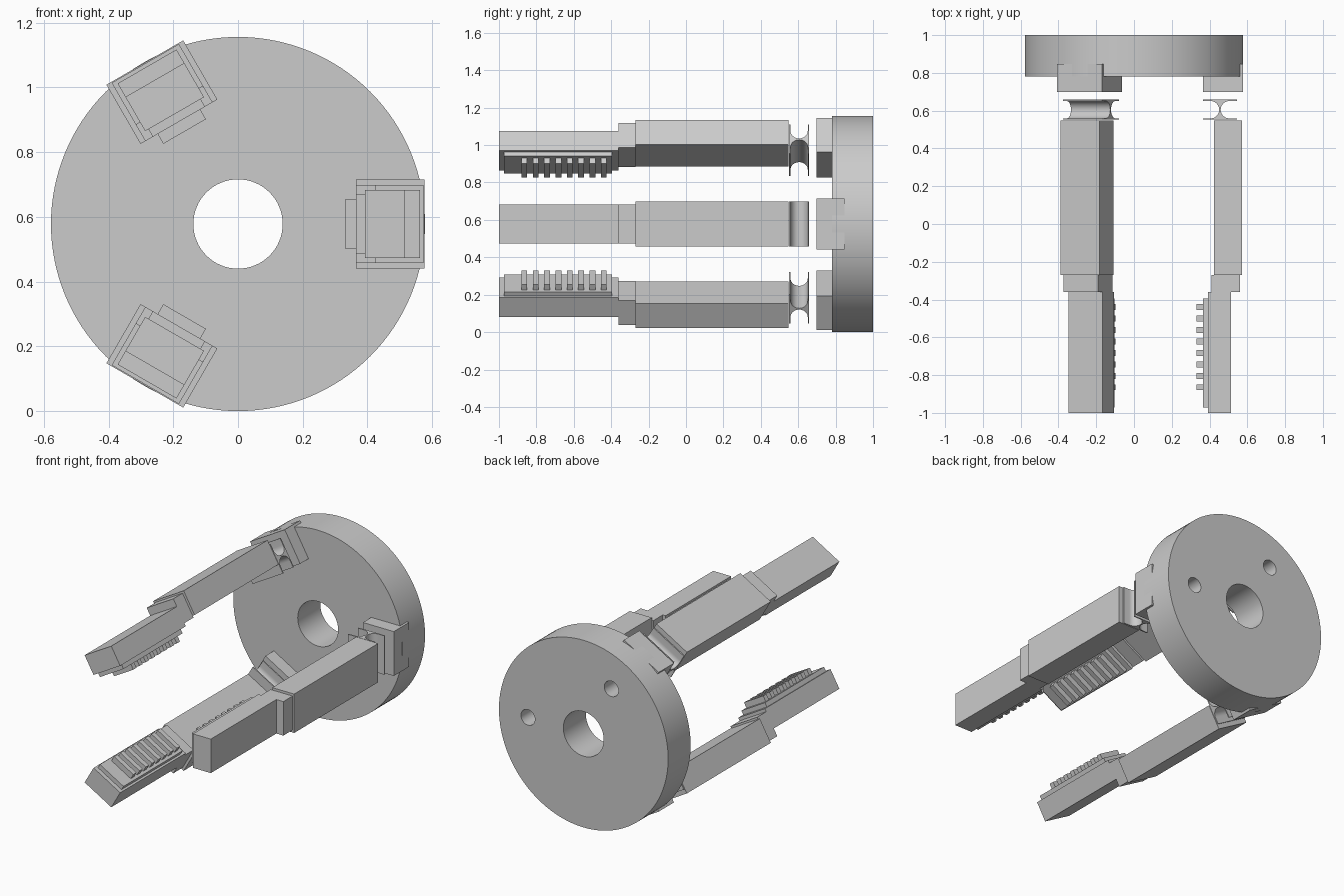
import bpy, bmesh
from math import pi, sin, cos, radians
from mathutils import Matrix, Vector

if "Cube" in bpy.data.objects:
    bpy.data.objects.remove(bpy.data.objects["Cube"])

CZ = 0.578          # height of the gripper axis
AXIS = Vector((0, 0, CZ))


def new_object(name, bm):
    bmesh.ops.recalc_face_normals(bm, faces=bm.faces)
    mesh = bpy.data.meshes.new(name)
    bm.to_mesh(mesh)
    bm.free()
    ob = bpy.data.objects.new(name, mesh)
    bpy.context.collection.objects.link(ob)
    return ob


def smooth(ob):
    bpy.ops.object.select_all(action='DESELECT')
    ob.select_set(True)
    bpy.context.view_layer.objects.active = ob
    bpy.ops.object.shade_smooth_by_angle(angle=radians(30))


def add_box(bm, x0, x1, y0, y1, half):
    m = Matrix.Translation(((x0 + x1) / 2, (y0 + y1) / 2, 0)) @ \
        Matrix.Diagonal((x1 - x0, y1 - y0, 2 * half, 1))
    bmesh.ops.create_cube(bm, size=1, matrix=m)


def cylinder(name, x, z, r, y0, y1, n):
    bm = bmesh.new()
    m = Matrix.Translation((x, (y0 + y1) / 2, z)) @ Matrix.Rotation(pi / 2, 4, 'X')
    bmesh.ops.create_cone(bm, cap_ends=True, segments=n, radius1=r, radius2=r,
                          depth=y1 - y0, matrix=m)
    return new_object(name, bm)


def place(ob, angle):
    # turn a part from the +x finger position around the gripper axis
    ob.data.transform(Matrix.Translation(AXIS) @ Matrix.Rotation(-angle, 4, 'Y'))


def box_part(name, angle, *dims):
    bm = bmesh.new()
    add_box(bm, *dims)
    place(new_object(name, bm), angle)


# Base disc with a through bore and two blind holes in the back
disc = cylinder("base_disc", 0, CZ, 0.578, 0.78, 1.0, 128)
cutters = [cylinder("bore_cutter", 0, CZ, 0.138, 0.6, 1.2, 64)]
for a in (0, 2 * pi / 3):
    cutters.append(cylinder("back_hole_cutter", 0.38 * cos(a), CZ + 0.38 * sin(a),
                            0.048, 0.86, 1.2, 32))
for c in cutters:
    mod = disc.modifiers.new("cut", 'BOOLEAN')
    mod.object = c
    mod.solver = 'EXACT'
    bpy.context.view_layer.objects.active = disc
    bpy.ops.object.modifier_apply(modifier=mod.name)
    bpy.data.objects.remove(c)
smooth(disc)


def flexure(angle):
    # I-shaped hinge: two thin plates joined by a waist between round slots
    xm, ym, r, off = 0.455, 0.605, 0.046, 0.05
    x0, x1, y0, y1 = 0.365, 0.545, 0.552, 0.658
    pts = [(x0, y0), (x1, y0), (x1, ym - r)]
    arc = [radians(90 + 180 * i / 20) for i in range(21)]
    pts += [(xm + off + r * cos(t), ym + r * sin(t)) for t in reversed(arc)]
    pts += [(x1, ym + r), (x1, y1), (x0, y1), (x0, ym + r)]
    pts += [(xm - off - r * cos(t), ym + r * sin(t)) for t in arc]
    pts += [(x0, ym - r)]
    bm = bmesh.new()
    face = bm.faces.new([bm.verts.new((x, y, -0.12)) for x, y in pts])
    ext = bmesh.ops.extrude_face_region(bm, geom=[face], use_keep_orig=True)
    bmesh.ops.translate(bm, vec=(0, 0, 0.24),
                        verts=[v for v in ext["geom"] if isinstance(v, bmesh.types.BMVert)])
    ob = new_object("finger_hinge", bm)
    # right slot arc runs from bottom to top of the opening
    place(ob, angle)
    smooth(ob)


def grip_pad(angle):
    # Backing plate with eight ribs facing the axis
    bm = bmesh.new()
    add_box(bm, 0.365, 0.394, -0.972, -0.395, 0.093)
    for i in range(8):
        y = -0.88 + 0.0607 * i
        add_box(bm, 0.33, 0.366, y, y + 0.031, 0.076)
    place(new_object("grip_pad", bm), angle)


# Three identical fingers
for k in range(3):
    a = k * 2 * pi / 3
    box_part("finger_mount", a, 0.365, 0.576, 0.698, 0.847, 0.137)
    flexure(a)
    box_part("finger_segment", a, 0.423, 0.573, -0.27, 0.549, 0.12)
    box_part("finger_joint", a, 0.411, 0.562, -0.36, -0.27, 0.105)
    box_part("fingertip", a, 0.392, 0.514, -1.0, -0.36, 0.105)
    grip_pad(a)
